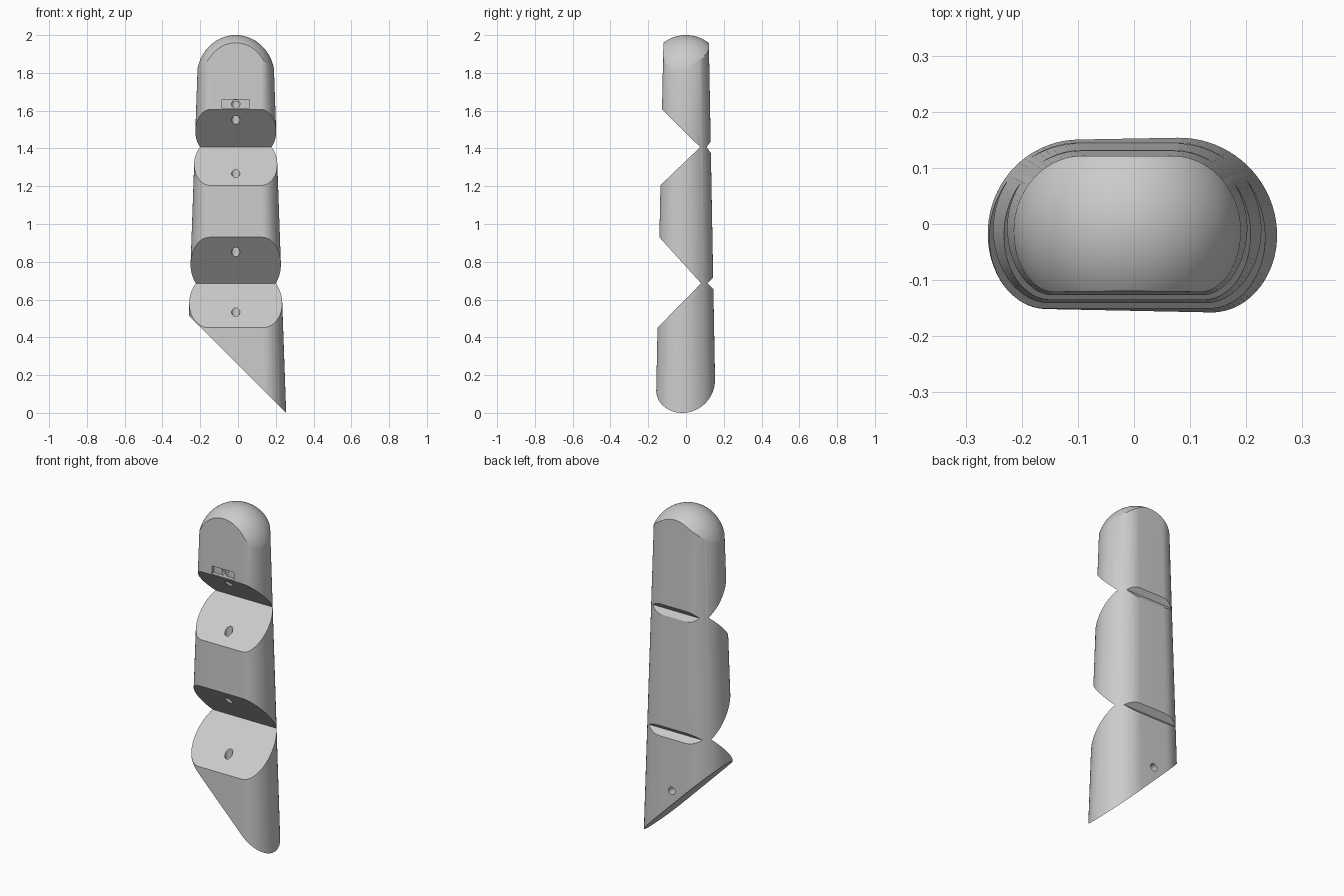
import bpy, bmesh, math
from mathutils import Vector

if "Cube" in bpy.data.objects:
    bpy.data.objects.remove(bpy.data.objects["Cube"], do_unlink=True)

CX = -0.012  # centre line of the finger

grey = bpy.data.materials.new("light grey plastic")
grey.use_nodes = True
colour = (0.6, 0.6, 0.6, 1)
grey.diffuse_color = colour
grey.node_tree.nodes["Principled BSDF"].inputs["Base Color"].default_value = colour


def loft(name, rings, caps=True):
    """Skin a list of closed rings of points into a solid."""
    bm = bmesh.new()
    loops = [[bm.verts.new(p) for p in ring] for ring in rings]
    n = len(rings[0])
    for a, b in zip(loops, loops[1:]):
        for i in range(n):
            j = (i + 1) % n
            bm.faces.new((a[i], a[j], b[j], b[i]))
    if caps:
        bm.faces.new(loops[0])
        bm.faces.new(loops[-1])
    bmesh.ops.recalc_face_normals(bm, faces=bm.faces)
    mesh = bpy.data.meshes.new(name)
    bm.to_mesh(mesh)
    bm.free()
    obj = bpy.data.objects.new(name, mesh)
    bpy.context.collection.objects.link(obj)
    mesh.materials.append(grey)
    return obj


def section(z):
    """Flat front and back joined by elliptical corners, tapering upwards."""
    t = z / 1.8
    mix = lambda a, b: a + (b - a) * t
    half, mid = mix(0.267, 0.203), mix(-0.02, -0.01)
    front, back = mix(-0.16, -0.123), mix(0.157, 0.124)
    flat_front, flat_back = mix(0.15, 0.13), mix(0.09, 0.08)
    steps = 20
    right = []
    for i in range(steps + 1):
        a = math.pi / 2 * i / steps
        right.append((flat_front + (half - flat_front) * math.sin(a),
                      mid + (front - mid) * math.cos(a)))
    for i in range(1, steps + 1):
        a = math.pi / 2 * i / steps
        right.append((flat_back + (half - flat_back) * math.cos(a),
                      mid + (back - mid) * math.sin(a)))
    outline = right + [(-x, y) for x, y in reversed(right)]
    return [(CX + x, y, z) for x, y in outline]


def boolean(target, cutter, operation="DIFFERENCE"):
    cutter.hide_render = True
    mod = target.modifiers.new("cut", "BOOLEAN")
    mod.operation, mod.solver, mod.object = operation, "EXACT", cutter
    bpy.context.view_layer.objects.active = target
    bpy.ops.object.modifier_apply(modifier=mod.name)
    bpy.data.objects.remove(cutter, do_unlink=True)


def cross_prism(pts):
    """Side profile (y, z) extruded across the width."""
    return loft("cutter", [[(x, y, z) for y, z in pts] for x in (-0.5, 0.5)])


def rod(start, end, radius=0.022):
    a, b = Vector(start), Vector(end)
    bpy.ops.mesh.primitive_cylinder_add(vertices=20, radius=radius,
                                        depth=(b - a).length, location=(a + b) / 2)
    obj = bpy.context.object
    obj.rotation_euler = (b - a).to_track_quat("Z", "Y").to_euler()
    bpy.context.view_layer.update()
    obj.data.materials.append(grey)
    return obj


# Tapered body
body = loft("finger_body", [section(-0.1), section(2.1)])

# Rounded fingertip
profile = [(0.31, -0.2), (0.206, 1.78)]
for i in range(1, 24):
    a = math.pi / 2 * i / 24
    profile.append((0.206 * math.cos(a), 1.78 + 0.22 * math.sin(a)))
profile.append((0.002, 2.0))
rings = [[(CX + r * math.cos(math.tau * k / 64), r * math.sin(math.tau * k / 64), z)
          for k in range(64)] for r, z in profile]
boolean(body, loft("dome", rings), "INTERSECT")

# Slanted base
slope = [(-0.755, 1.01), (0.755, -0.5), (-0.755, -0.5)]
boolean(body, loft("base_cutter", [[(x, y, z) for x, z in slope] for y in (-0.5, 0.5)]))

# Knuckle notches: wide V at the front, small V at the back
for hinge_y, z, y0, low, high, back_y, back_h in (
        (0.075, 1.407, -0.135, 1.205, 1.615, 0.13, 0.029),
        (0.08, 0.686, -0.15, 0.452, 0.94, 0.148, 0.034)):
    grow = (hinge_y + 0.3) / (hinge_y - y0)
    boolean(body, cross_prism([(hinge_y, z), (-0.3, z + (high - z) * grow),
                               (-0.3, z + (low - z) * grow)]))
    inner = hinge_y + 0.034
    grow = (0.3 - inner) / (back_y - inner)
    boolean(body, cross_prism([(inner, z), (0.3, z - back_h * grow),
                               (0.3, z + back_h * grow)]))

# Tendon channel with a back exit at the base and a front exit at the tip
boolean(body, rod((CX, -0.07, 0.34), (CX, -0.07, 1.645)))
boolean(body, rod((CX, -0.07, 0.35), (CX, 0.3, 0.35)))
boolean(body, rod((CX, -0.3, 1.635), (CX, -0.07, 1.635)))

# Shallow tie-off slot on the front of the tip
slot = [(-0.3, 1.613), (-0.105, 1.613), (-0.105, 1.66), (-0.3, 1.66)]
boolean(body, loft("slot_cutter", [[(CX + x, y, z) for y, z in slot]
                                   for x in (-0.073, 0.073)]))

# Smooth shading with crisp cuts
bpy.ops.object.select_all(action="DESELECT")
body.select_set(True)
bpy.context.view_layer.objects.active = body
bpy.ops.object.shade_smooth_by_angle(angle=math.radians(25))
